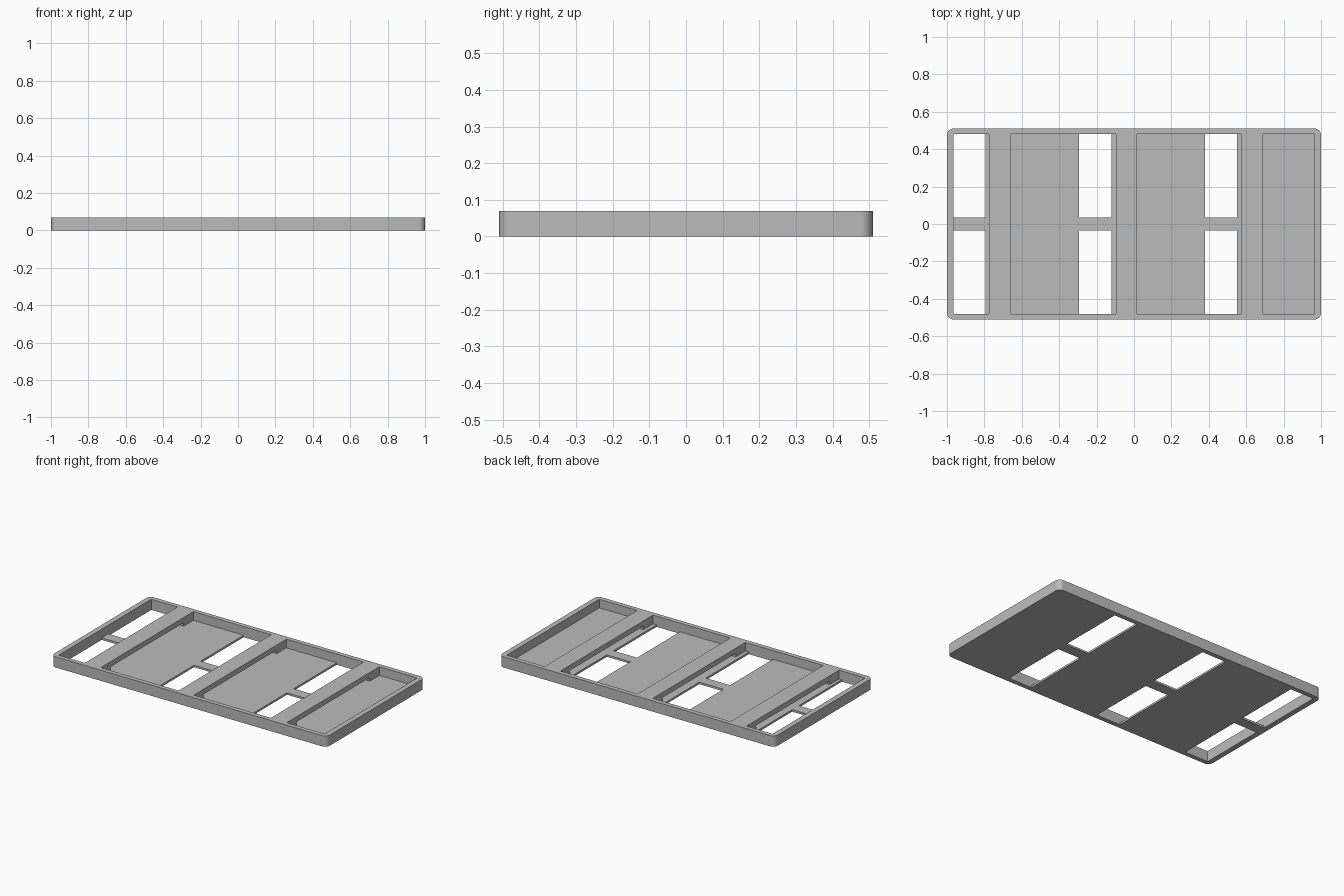
import bpy, bmesh, math

if "Cube" in bpy.data.objects:
    bpy.data.objects.remove(bpy.data.objects["Cube"])

LENGTH, WIDTH, HEIGHT = 2.0, 1.02, 0.07
FLOOR = 0.013            # floor thickness
INNER_Y = 0.48           # inside face of the long walls
BAR_Y = 0.035            # half width of the bar between window pairs

grey = bpy.data.materials.new("grey_plastic")
grey.diffuse_color = (0.5, 0.5, 0.5, 1)
grey.use_nodes = True
grey.node_tree.nodes["Principled BSDF"].inputs["Base Color"].default_value = grey.diffuse_color


def box(name, x0, x1, y0, y1, z0, z1):
    bm = bmesh.new()
    bmesh.ops.create_cube(bm, size=1)
    for v in bm.verts:
        v.co.x = x0 if v.co.x < 0 else x1
        v.co.y = y0 if v.co.y < 0 else y1
        v.co.z = z0 if v.co.z < 0 else z1
    mesh = bpy.data.meshes.new(name)
    bm.to_mesh(mesh)
    bm.free()
    ob = bpy.data.objects.new(name, mesh)
    bpy.context.collection.objects.link(ob)
    return ob


def cut(target, *size):
    cutter = box("cutter", *size)
    cutter.hide_render = True
    mod = target.modifiers.new("cut", 'BOOLEAN')
    mod.operation, mod.solver, mod.object = 'DIFFERENCE', 'EXACT', cutter
    bpy.context.view_layer.objects.active = target
    bpy.ops.object.modifier_apply(modifier=mod.name)
    bpy.data.objects.remove(cutter)


# Solid slab with rounded vertical corners
tray = box("tray", -LENGTH / 2, LENGTH / 2, -WIDTH / 2, WIDTH / 2, 0, HEIGHT)
bm = bmesh.new()
bm.from_mesh(tray.data)
corners = [e for e in bm.edges if abs(e.verts[0].co.z - e.verts[1].co.z) > 0.01]
bmesh.ops.bevel(bm, geom=corners, offset=0.035, segments=8, profile=0.5, affect='EDGES')
bmesh.ops.recalc_face_normals(bm, faces=bm.faces)
bm.to_mesh(tray.data)
bm.free()
tray.data.materials.append(grey)

# Four open compartments, leaving three cross ribs
for x0, x1 in ((-0.965, -0.775), (-0.66, -0.095), (0.015, 0.575), (0.69, 0.965)):
    cut(tray, x0, x1, -INNER_Y, INNER_Y, FLOOR, 0.2)

# Low slots passing under the ribs
for x0, x1 in ((-0.775, -0.66), (-0.095, 0.015), (0.575, 0.69)):
    cut(tray, x0 - 0.01, x1 + 0.01, -0.38, 0.38, FLOOR, 0.036)

# Pairs of windows through the floor
for x0, x1 in ((-0.965, -0.795), (-0.295, -0.12), (0.38, 0.55)):
    for y0, y1 in ((-INNER_Y, -BAR_Y), (BAR_Y, INNER_Y)):
        cut(tray, x0, x1, y0, y1, -0.1, 0.03)

# Smooth rounded corners, crisp edges elsewhere
bpy.ops.object.select_all(action='DESELECT')
tray.select_set(True)
bpy.context.view_layer.objects.active = tray
bpy.ops.object.shade_smooth_by_angle(angle=math.radians(30))
